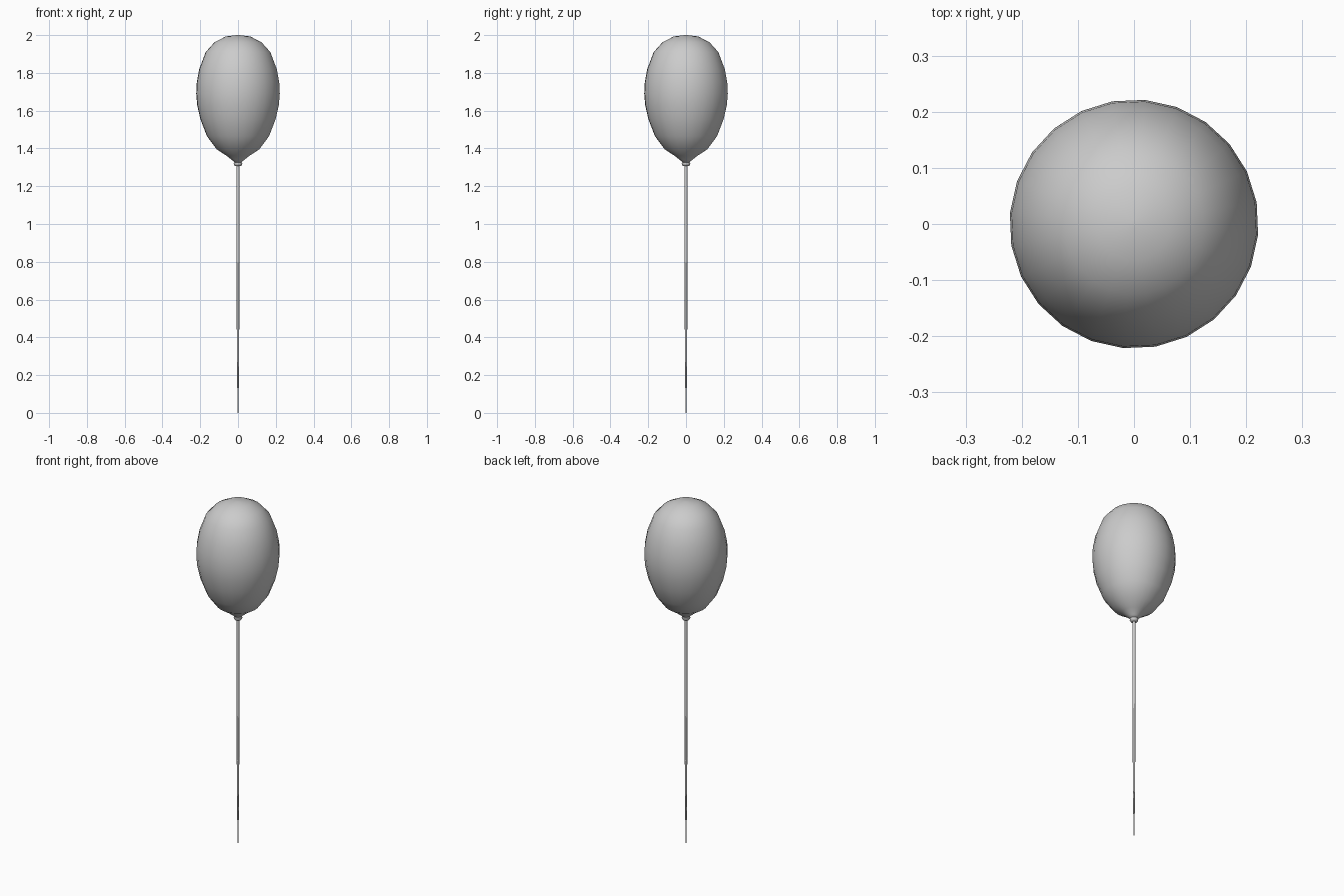
import bpy, math

if "Cube" in bpy.data.objects:
    bpy.data.objects.remove(bpy.data.objects["Cube"])


def lathe(name, profile, sides, turn=0.0):
    """Revolve (radius, z) points, top to bottom, around the z axis; both ends are capped."""
    verts, faces = [], []
    for r, z in profile:
        for i in range(sides):
            a = turn + 2 * math.pi * i / sides
            verts.append((r * math.cos(a), r * math.sin(a), z))
    for j in range(len(profile) - 1):
        for i in range(sides):
            k = (i + 1) % sides
            a, b = j * sides, (j + 1) * sides
            faces.append((a + i, b + i, b + k, a + k))
    faces.append(tuple(range(sides)))
    last = (len(profile) - 1) * sides
    faces.append(tuple(reversed(range(last, last + sides))))
    mesh = bpy.data.meshes.new(name)
    mesh.from_pydata(verts, [], faces)
    obj = bpy.data.objects.new(name, mesh)
    bpy.context.collection.objects.link(obj)
    bpy.ops.object.select_all(action='DESELECT')
    obj.select_set(True)
    bpy.context.view_layer.objects.active = obj
    bpy.ops.object.shade_smooth_by_angle(angle=math.radians(50))
    return obj


# Egg-shaped balloon, narrowing to a neck
lathe("balloon", [(0.008, 2.0), (0.065, 1.993), (0.125, 1.962), (0.172, 1.91),
                  (0.206, 1.82), (0.219, 1.75), (0.222, 1.69), (0.217, 1.63),
                  (0.200, 1.555), (0.165, 1.465), (0.113, 1.395), (0.062, 1.362),
                  (0.030, 1.337), (0.015, 1.324)], 24, math.radians(10))

# Rolled rubber lip below the neck
lathe("balloon_lip", [(0.014, 1.328), (0.022, 1.325), (0.023, 1.318),
                      (0.018, 1.308), (0.010, 1.306)], 16)

# Tapering string
lathe("string", [(0.009, 1.32), (0.008, 0.9), (0.007, 0.5), (0.005, 0.2),
                 (0.002, 0.0)], 8)
